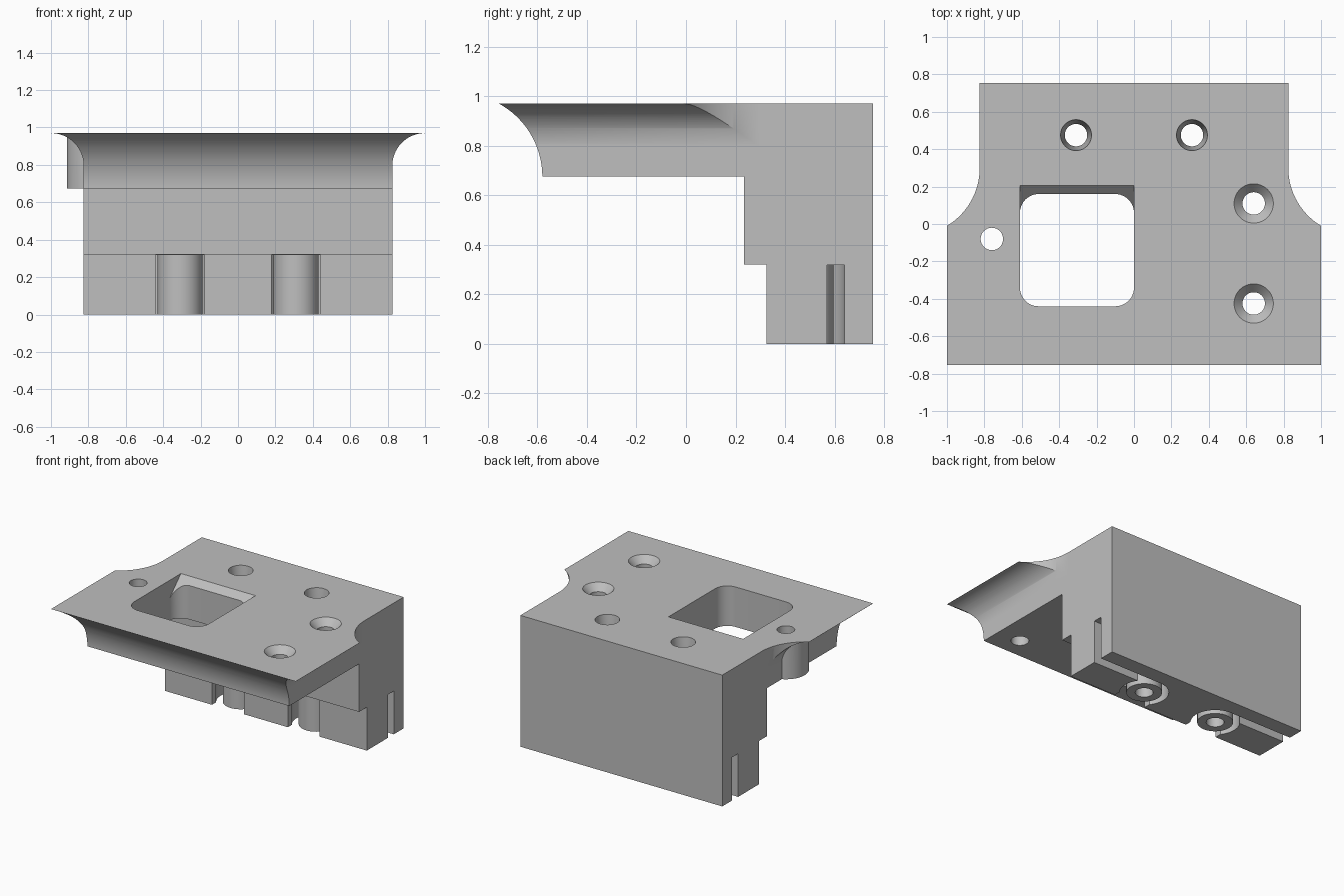
import bpy, bmesh
from math import sin, cos, radians, hypot, atan2
from mathutils import Vector

cube = bpy.data.objects.get("Cube")
if cube:
    bpy.data.objects.remove(cube, do_unlink=True)

grey = bpy.data.materials.new("light grey")
grey.use_nodes = True
grey.diffuse_color = (0.52, 0.52, 0.52, 1)
grey.node_tree.nodes["Principled BSDF"].inputs["Base Color"].default_value = (0.52, 0.52, 0.52, 1)

TOP, SHELF, LEDGE = 0.97, 0.675, 0.32
SIDE, BACK = 0.825, 0.755


def finish(name, bm):
    bmesh.ops.recalc_face_normals(bm, faces=bm.faces)
    mesh = bpy.data.meshes.new(name)
    bm.to_mesh(mesh)
    bm.free()
    mesh.materials.append(grey)
    ob = bpy.data.objects.new(name, mesh)
    bpy.context.collection.objects.link(ob)
    return ob


def prism(name, pts, axis, lo, hi):
    """Extrude a 2D outline along one axis."""
    place = {"x": lambda a, b, t: (t, a, b),
             "y": lambda a, b, t: (a, t, b),
             "z": lambda a, b, t: (a, b, t)}[axis]
    bm = bmesh.new()
    face = bm.faces.new([bm.verts.new(place(a, b, lo)) for a, b in pts])
    ext = bmesh.ops.extrude_face_region(bm, geom=[face])
    moved = [v for v in ext["geom"] if isinstance(v, bmesh.types.BMVert)]
    bmesh.ops.translate(bm, verts=moved, vec=Vector(place(0, 0, hi - lo)))
    return finish(name, bm)


def cone(name, x, y, z0, z1, r0, r1):
    bm = bmesh.new()
    bmesh.ops.create_cone(bm, cap_ends=True, segments=64, radius1=r0, radius2=r1, depth=z1 - z0)
    bmesh.ops.translate(bm, verts=bm.verts, vec=(x, y, (z0 + z1) / 2))
    return finish(name, bm)


def arc(cx, cy, r, a0, a1, n=24):
    return [(cx + r * cos(radians(a0 + (a1 - a0) * i / n)),
             cy + r * sin(radians(a0 + (a1 - a0) * i / n))) for i in range(n + 1)]


def mirrored(pts):
    return pts + [(-a, b) for a, b in reversed(pts)]


def combine(target, tool, op):
    mod = target.modifiers.new(op, "BOOLEAN")
    mod.operation, mod.solver, mod.object = op, "EXACT", tool
    bpy.context.view_layer.objects.active = target
    bpy.ops.object.modifier_apply(modifier=mod.name)
    bpy.data.objects.remove(tool, do_unlink=True)


def cut(tool):
    combine(body, tool, "DIFFERENCE")


# Body: stepped profile with a concave front lip
lip = arc(-0.916, SHELF, 0.336, 61.4, 0)
lip[0] = (-BACK, TOP)
body = prism("mounting_bracket", lip + [(0.235, SHELF), (0.235, LEDGE), (0.325, LEDGE),
                                        (0.325, 0), (BACK, 0), (BACK, TOP)], "x", -1.2, 1.2)

# Flared sides
flare = [(SIDE, -0.1)] + arc(1.0, 0.795, 0.175, 180, 90)[:-1] + [(1.0, 0.969), (1.1, 0.969), (1.1, 1.2)]
combine(body, prism("side_flare", mirrored(flare), "y", -1, 1), "INTERSECT")

# Plan outline with concave shoulders
shoulder = arc(1.187, 0.3, 0.362, 239, 180)
plan = [(1.0, -0.9), (1.0, -0.01)] + shoulder[1:] + [(SIDE, 0.9)]
combine(body, prism("plan_outline", mirrored(plan), "z", -0.2, 1.3), "INTERSECT")

# Round boss on the right edge
combine(body, cone("edge_boss", -0.76, -0.08, SHELF, 0.965, 0.155, 0.155), "UNION")
cut(cone("edge_hole", -0.76, -0.08, 0.5, 1.1, 0.06, 0.06))

# Window with rounded corners and a sloped back edge
x0, x1, y0, y1, r = -0.61, 0.0, -0.44, 0.16, 0.1
outline = (arc(x1 - r, y1 - r, r, 0, 90, 12) + arc(x0 + r, y1 - r, r, 90, 180, 12)
           + arc(x0 + r, y0 + r, r, 180, 270, 12) + arc(x1 - r, y0 + r, r, 270, 360, 12))
cut(prism("window", outline, "z", 0.5, 1.2))
cut(prism("window_slope", [(0.305, 1.07), (0, 1.07), (0, 0.765)], "x", x0, x1))

# Lower bosses in open pockets, with side slots
for s in (-1, 1):
    cx, cy = 0.31 * s, 0.475
    cut(cone("pocket", cx, cy, -0.1, LEDGE - 0.001, 0.165, 0.165))
    cut(prism("pocket_mouth", [(cx - 0.13, 0.3), (cx + 0.13, 0.3), (cx + 0.13, cy - 0.05),
                               (cx - 0.13, cy - 0.05)], "z", -0.1, LEDGE - 0.001))
    cut(prism("side_slot", [(cx, 0.57), (s, 0.57), (s, 0.64), (cx, 0.64)], "z", -0.1, LEDGE - 0.001))
    combine(body, cone("lower_boss", cx, cy, 0, 0.4, 0.12, 0.12), "UNION")
    cut(cone("long_hole", cx, cy, -0.1, 1.1, 0.06, 0.06))
    cut(cone("hole_taper", cx, cy, TOP - 0.2, TOP + 0.02, 0.06, 0.085))

# Countersunk holes on the left
for y in (0.11, -0.425):
    cut(cone("screw_hole", 0.64, y, -0.1 if y > 0.235 else 0.5, 1.1, 0.06, 0.06))
    cut(cone("countersink", 0.64, y, TOP - 0.05, TOP + 0.02, 0.06, 0.123))

bpy.ops.object.select_all(action="DESELECT")
body.select_set(True)
bpy.context.view_layer.objects.active = body
bpy.ops.object.shade_smooth_by_angle(angle=radians(30))
